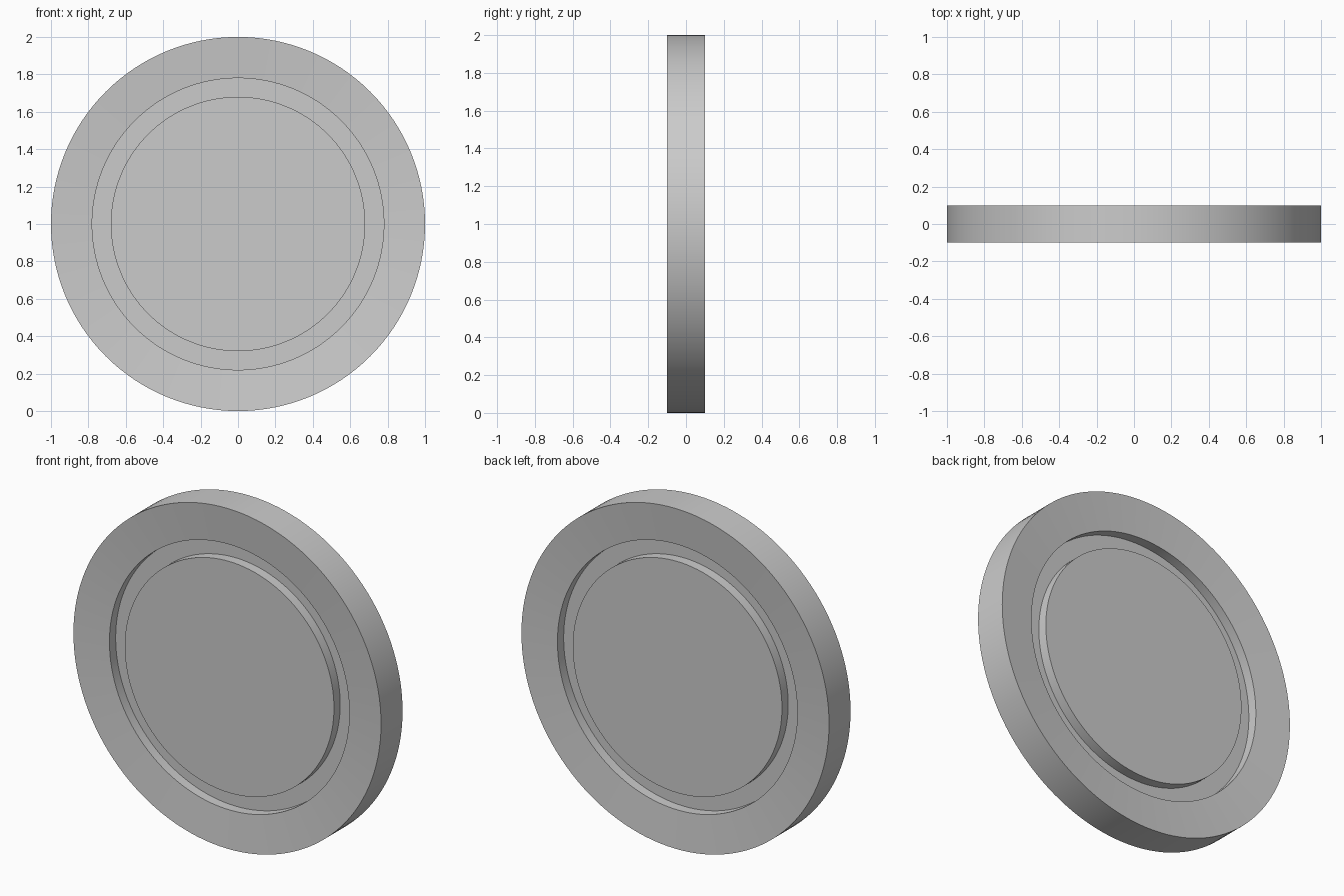
import bpy, bmesh, math

if "Cube" in bpy.data.objects:
    bpy.data.objects.remove(bpy.data.objects["Cube"])

SEGMENTS = 128

# Half profile (radius, depth): flat disc, groove, dished rim, outer edge
half = [(0.68, 0.08), (0.68, 0.022), (0.78, 0.022), (0.78, 0.08), (1.0, 0.10)]
profile = [(r, -d) for r, d in half] + [(r, d) for r, d in reversed(half)]

# Lathe the profile around the y axis
bm = bmesh.new()
rings = []
for r, y in profile:
    ring = []
    for i in range(SEGMENTS):
        a = 2 * math.pi * i / SEGMENTS
        ring.append(bm.verts.new((r * math.cos(a), y, 1 + r * math.sin(a))))
    rings.append(ring)
for a, b in zip(rings, rings[1:]):
    for i in range(SEGMENTS):
        j = (i + 1) % SEGMENTS
        bm.faces.new((a[i], a[j], b[j], b[i]))

# Flat centre faces, front and back
bm.faces.new(rings[0])
bm.faces.new(rings[-1])
bmesh.ops.recalc_face_normals(bm, faces=bm.faces)

mesh = bpy.data.meshes.new("grooved_disc")
bm.to_mesh(mesh)
bm.free()
disc = bpy.data.objects.new("grooved_disc", mesh)
bpy.context.collection.objects.link(disc)

# Smooth round surfaces with crisp edges
bpy.context.view_layer.objects.active = disc
disc.select_set(True)
bpy.ops.object.shade_smooth_by_angle(angle=math.radians(30))
